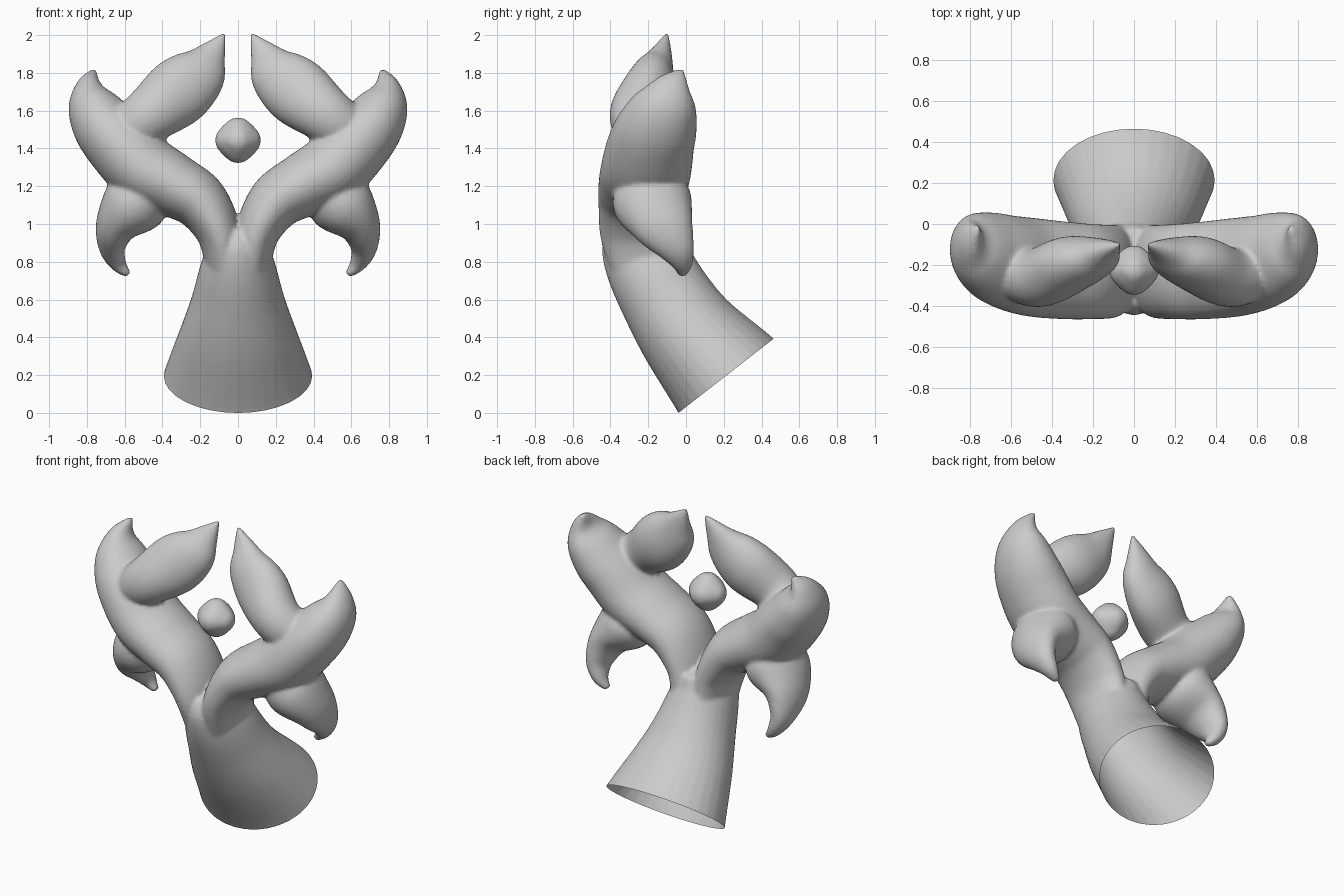
import bpy, bmesh, math
from mathutils import Vector

if "Cube" in bpy.data.objects:
    bpy.data.objects.remove(bpy.data.objects["Cube"])

SIDES = 32


def spline(rows, steps=6):
    """Catmull-Rom through rows of (x, y, z, half width, half depth)."""
    pts = [rows[0]] + rows + [rows[-1]]
    out = []
    for i in range(1, len(pts) - 2):
        for s in range(steps):
            t = s / steps
            out.append([0.5 * (2 * b + (c - a) * t + (2 * a - 5 * b + 4 * c - d) * t * t
                               + (3 * b - a - 3 * c + d) * t ** 3)
                        for a, b, c, d in zip(*pts[i - 1:i + 3])])
    return out + [list(rows[-1])]


def tube(bm, rows, sx=1):
    """Closed elliptical tube; width lies in the front plane."""
    rows = spline([(r[0] * sx,) + tuple(r[1:]) for r in rows])
    cs = [Vector(r[:3]) for r in rows]
    rings = []
    for i, r in enumerate(rows):
        t = (cs[min(i + 1, len(cs) - 1)] - cs[max(i - 1, 0)]).normalized()
        u = t.cross(Vector((0, 1, 0))).normalized()
        v = u.cross(t)
        w, d = max(r[3], 0.004), max(r[4], 0.004)
        rings.append([bm.verts.new(cs[i] + u * w * math.cos(a) + v * d * math.sin(a))
                      for a in (2 * math.pi * k / SIDES for k in range(SIDES))])
    faces = [bm.faces.new(rings[0]), bm.faces.new(rings[-1])]
    for p, q in zip(rings, rings[1:]):
        for k in range(SIDES):
            n = (k + 1) % SIDES
            faces.append(bm.faces.new((p[k], p[n], q[n], q[k])))
    bmesh.ops.recalc_face_normals(bm, faces=faces)


trunk = [(0, .27, .118, .42, .337), (0, .21, .195, .393, .32), (0, .025, .41, .314, .272),
         (0, -.10, .60, .247, .246), (0, -.198, .79, .195, .23), (0, -.23, .92, .14, .215),
         (0, -.235, .98, .05, .15)]
arm = [(.07, -.19, .76, .10, .20), (.10, -.228, .95, .118, .226), (.20, -.232, 1.115, .15, .232),
       (.34, -.226, 1.205, .168, .238), (.50, -.21, 1.295, .188, .24), (.62, -.185, 1.42, .187, .23),
       (.715, -.145, 1.53, .167, .21), (.775, -.10, 1.64, .128, .165),
       (.788, -.065, 1.735, .066, .095), (.757, -.02, 1.82, .008, .01)]
claw = [(.44, -.21, 1.22, .13, .16), (.54, -.18, 1.12, .175, .21), (.64, -.12, 1.0, .115, .168),
        (.667, -.055, .88, .072, .105), (.635, -.02, .79, .045, .058), (.58, -.02, .73, .018, .022)]
prong = [(.62, -.22, 1.46, .13, .13), (.47, -.26, 1.575, .15, .145), (.32, -.20, 1.695, .18, .14),
         (.205, -.165, 1.80, .15, .105), (.138, -.13, 1.90, .08, .058), (.07, -.10, 2.01, .008, .008)]

# antlered body: trunk plus mirrored arms, claws and prongs
bm = bmesh.new()
tube(bm, trunk)
for sx in (1, -1):
    for part in (arm, claw, prong):
        tube(bm, part, sx)
mesh = bpy.data.meshes.new("branched_body")
bm.to_mesh(mesh)
bm.free()
body = bpy.data.objects.new("branched_body", mesh)
bpy.context.collection.objects.link(body)
bpy.context.view_layer.objects.active = body
body.select_set(True)

# fuse into one skin with soft joints
rm = body.modifiers.new("fuse", 'REMESH')
rm.mode = 'VOXEL'
rm.voxel_size = 0.012
sm = body.modifiers.new("soften", 'SMOOTH')
sm.factor = 0.5
sm.iterations = 6
for m in ("fuse", "soften"):
    bpy.ops.object.modifier_apply(modifier=m)

# slanted base, cut open so the trunk is a hollow skin
bm = bmesh.new()
bm.from_mesh(body.data)
bmesh.ops.bisect_plane(bm, geom=bm.verts[:] + bm.edges[:] + bm.faces[:],
                       plane_co=(0, .21, .195), plane_no=(0, .615, -.789), clear_outer=True)
bm.to_mesh(body.data)
bm.free()
bpy.ops.object.shade_smooth_by_angle(angle=math.radians(50))
body.select_set(False)

# floating bead: octahedron rounded by subdivision
bm = bmesh.new()
bmesh.ops.create_uvsphere(bm, u_segments=4, v_segments=2, radius=1)
bmesh.ops.subdivide_edges(bm, edges=bm.edges[:], cuts=1, use_grid_fill=True, smooth=0.35)
mesh = bpy.data.meshes.new("bead")
bm.to_mesh(mesh)
bm.free()
bead = bpy.data.objects.new("bead", mesh)
bpy.context.collection.objects.link(bead)
bpy.context.view_layer.objects.active = bead
bead.select_set(True)
sub = bead.modifiers.new("round", 'SUBSURF')
sub.levels = sub.render_levels = 3
bpy.ops.object.modifier_apply(modifier="round")
size = [max(abs(v.co[i]) for v in bead.data.vertices) for i in range(3)]
for v in bead.data.vertices:
    v.co = Vector([v.co[i] / size[i] * 0.119 for i in range(3)]) + Vector((0, -.225, 1.443))
bpy.ops.object.shade_smooth_by_angle(angle=math.radians(60))
